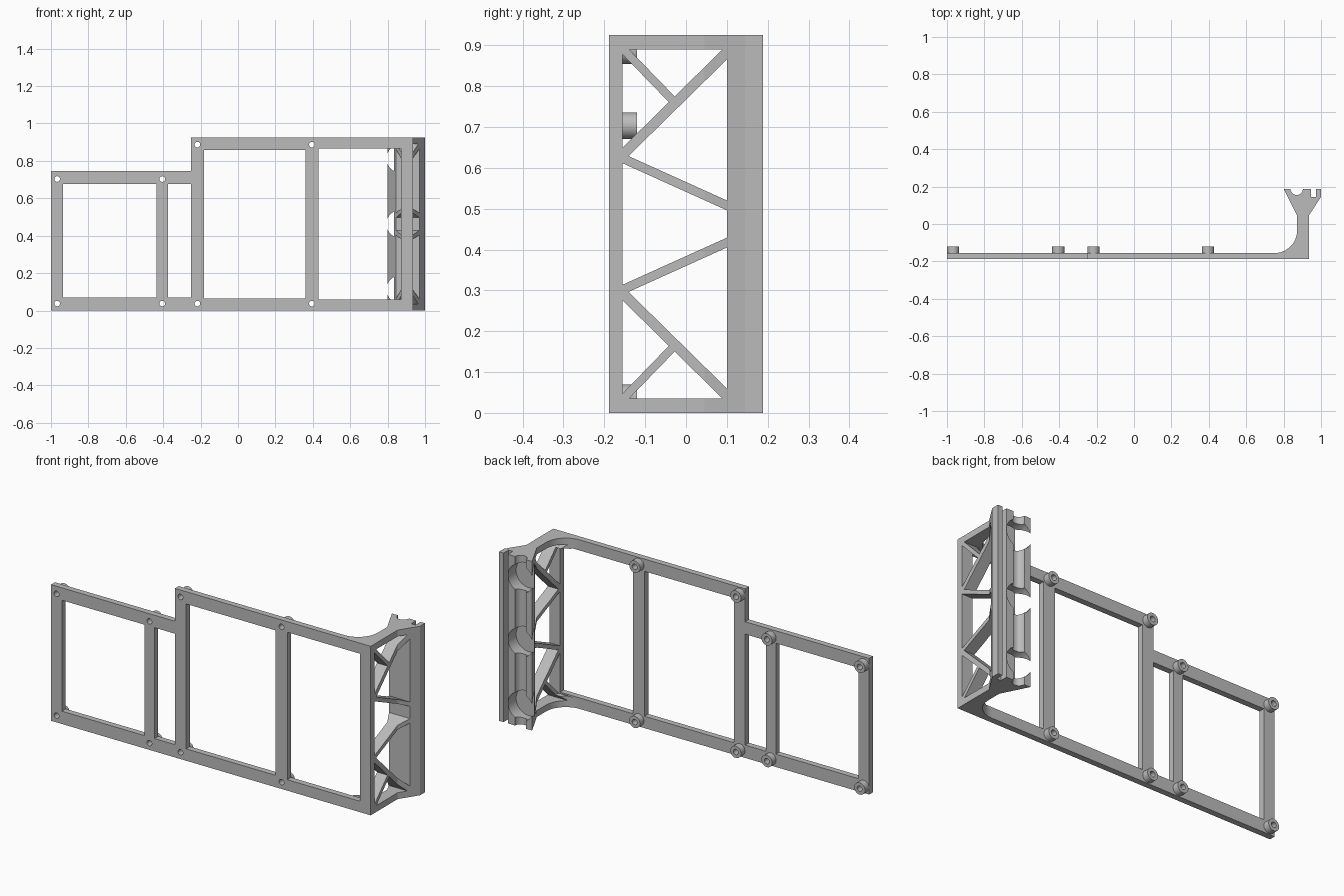
import bpy, bmesh, math
from mathutils import Vector, Matrix

cube = bpy.data.objects.get("Cube")
if cube:
    bpy.data.objects.remove(cube)

HEIGHT, MID = 0.925, 0.4625
FRONT, BACK, TAIL = -0.188, -0.155, 0.188   # plate front, plate back, rail head end

grey = bpy.data.materials.new("light grey")
grey.use_nodes = True
grey.diffuse_color = (0.5, 0.5, 0.5, 1)
grey.node_tree.nodes["Principled BSDF"].inputs["Base Color"].default_value = (0.5, 0.5, 0.5, 1)


def finish(bm, name):
    bmesh.ops.recalc_face_normals(bm, faces=bm.faces)
    mesh = bpy.data.meshes.new(name)
    bm.to_mesh(mesh)
    bm.free()
    ob = bpy.data.objects.new(name, mesh)
    bpy.context.collection.objects.link(ob)
    mesh.materials.append(grey)
    return ob


def prism(name, points, z0, z1):
    bm = bmesh.new()
    face = bm.faces.new([bm.verts.new((x, y, z0)) for x, y in points])
    ext = bmesh.ops.extrude_face_region(bm, geom=[face])
    verts = [g for g in ext["geom"] if isinstance(g, bmesh.types.BMVert)]
    bmesh.ops.translate(bm, verts=verts, vec=(0, 0, z1 - z0))
    return finish(bm, name)


def box(name, x0, x1, y0, y1, z0, z1):
    return prism(name, [(x0, y0), (x1, y0), (x1, y1), (x0, y1)], z0, z1)


def rod(name, x, z, radius, y0, y1):
    bm = bmesh.new()
    bmesh.ops.create_cone(bm, cap_ends=True, segments=40, radius1=radius, radius2=radius,
                          depth=y1 - y0, matrix=Matrix.Translation((x, (y0 + y1) / 2, z))
                          @ Matrix.Rotation(math.pi / 2, 4, "X"))
    return finish(bm, name)


def strut(name, a, b, width):
    # bar in the side plane, running right across the wall
    a, b = Vector(a), Vector(b)
    d = (b - a).normalized()
    n = Vector((-d.y, d.x)) * width / 2
    ob = prism(name, [a + n, b + n, b - n, a - n], 0.6, 1.2)
    # local x, y, z become world y, z, x
    ob.data.transform(Matrix(((0, 0, 1, 0), (1, 0, 0, 0), (0, 1, 0, 0), (0, 0, 0, 1))))
    return ob


def combine(target, tool, operation):
    mod = target.modifiers.new("combine", "BOOLEAN")
    mod.operation, mod.object, mod.solver = operation, tool, "EXACT"
    bpy.context.view_layer.update()
    deps = bpy.context.evaluated_depsgraph_get()
    mesh = bpy.data.meshes.new_from_object(target.evaluated_get(deps))
    target.modifiers.clear()
    target.data = mesh
    bpy.data.objects.remove(tool)


def arc(cx, cy, r, start, end, steps):
    angles = [math.radians(start + (end - start) * i / steps) for i in range(steps + 1)]
    return [(cx + r * math.cos(t), cy + r * math.sin(t)) for t in angles]


# Tall panel, corner fillet, side wall and grooved rail head in one section
section = [(-0.25, FRONT), (0.935, FRONT), (0.935, 0.045), (1.0, 0.145), (1.0, TAIL),
           (0.973, TAIL), (0.973, 0.145), (0.947, 0.145), (0.947, TAIL)]
section += arc(0.87, TAIL, 0.033, 0, -180, 16)
section += [(0.80, TAIL), (0.872, 0.045)]
section += arc(0.872 - 0.12, BACK + 0.12, 0.12, 0, -90, 14)
section += [(-0.25, BACK)]
bracket = prism("bracket_frame", section, 0, HEIGHT)

# Low panel
combine(bracket, box("low_panel", -1, -0.22, FRONT, BACK, 0, 0.745), "UNION")

# Panel openings
for x0, x1, z0, z1 in [(-0.935, -0.435, 0.07, 0.677), (-0.375, -0.25, 0.07, 0.677),
                       (-0.183, 0.36, 0.065, 0.858), (0.43, 0.871, 0.06, 0.867)]:
    combine(bracket, box("opening", x0, x1, -0.3, -0.036, z0, z1), "DIFFERENCE")

# Side window with the truss struts left standing
window = box("window", 0.7, 1.1, BACK, 0.10, 0.035, 0.89)
half_truss = [((-0.19, 0.327), (0.14, 0.003), 0.025),
              ((-0.17, 0.018), (-0.034, 0.158), 0.02),
              ((-0.19, 0.286), (0.14, 0.435), 0.022)]
for a, b, width in half_truss:
    for mirrored in (False, True):
        ends = [(y, HEIGHT - z) if mirrored else (y, z) for y, z in (a, b)]
        combine(window, strut("strut", *ends, width), "DIFFERENCE")
combine(bracket, window, "DIFFERENCE")

# Round pockets in the rail head
for offset in (-0.35, 0, 0.35):
    combine(bracket, rod("pocket", 0.87, MID + offset, 0.076, 0.118, 0.3), "DIFFERENCE")

# Standoffs with screw holes
for x, top in [(-0.967, 0.703), (-0.405, 0.703), (-0.217, 0.887), (0.395, 0.887)]:
    for z in (0.037, top):
        combine(bracket, rod("standoff", x, z, 0.0325, BACK - 0.01, -0.12), "UNION")
        combine(bracket, rod("screw_hole", x, z, 0.015, -0.3, 0), "DIFFERENCE")

bpy.ops.object.select_all(action="DESELECT")
bracket.select_set(True)
bpy.context.view_layer.objects.active = bracket
bpy.ops.object.shade_smooth_by_angle(angle=math.radians(25))
